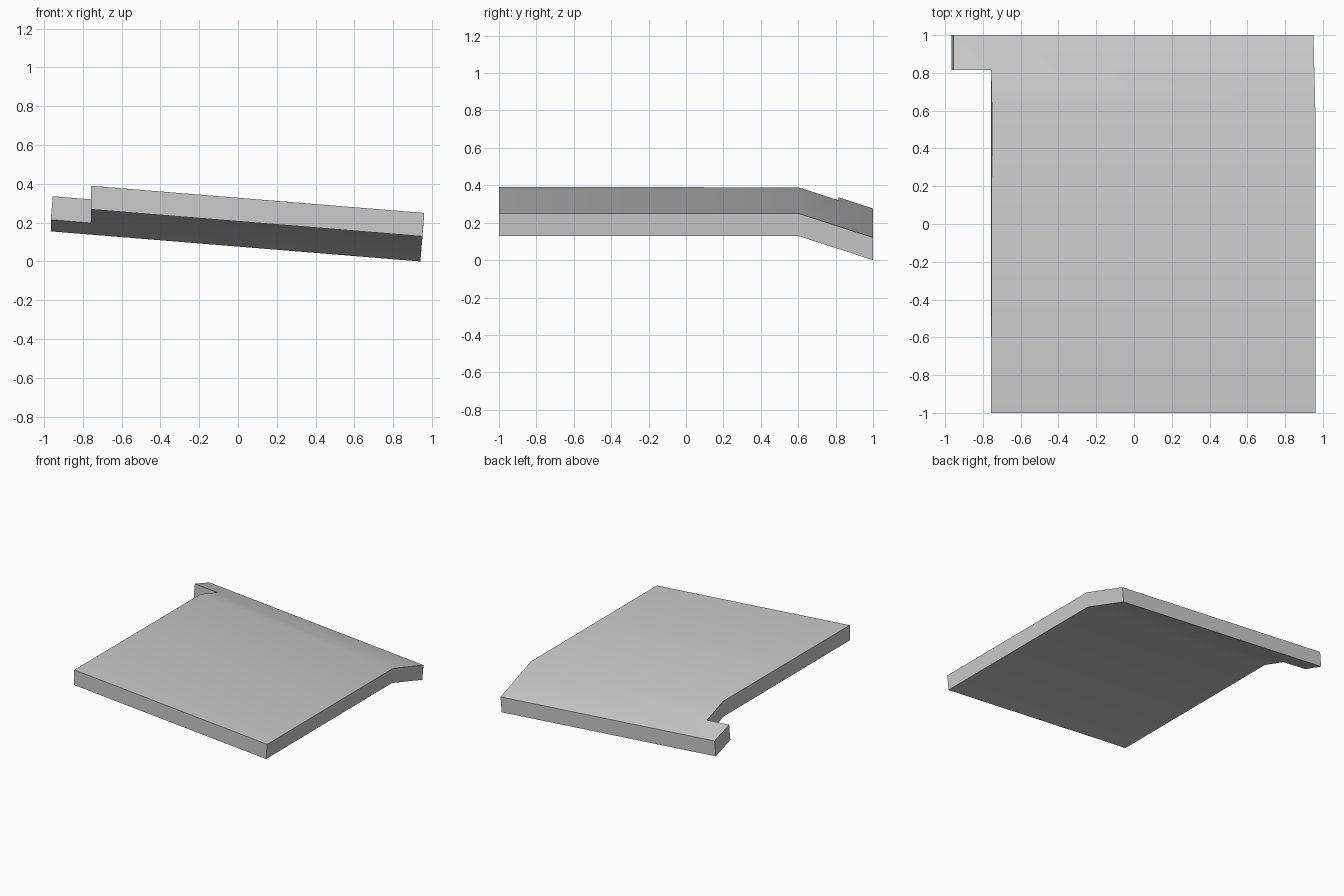
import bpy
import bmesh

cube = bpy.data.objects.get("Cube")
if cube:
    bpy.data.objects.remove(cube, do_unlink=True)

BEND_Y = 0.6        # where the slab starts to fold down
SLOPE_X = 0.0814    # sideways tilt
SLOPE_Y = 0.325     # fold steepness
THICKNESS = 0.1216


def top_height(x, y):
    return 0.25 - SLOPE_X * (x - 0.96) - SLOPE_Y * max(0, y - BEND_Y)


grey = bpy.data.materials.new("light grey")
grey.use_nodes = True
colour = (0.6, 0.6, 0.6, 1)
grey.diffuse_color = colour
grey.node_tree.nodes["Principled BSDF"].inputs["Base Color"].default_value = colour

# Outline corners: x at the top, x at the bottom, y
outline = [
    (-0.757, -0.757, -1), (0.96, 0.95, -1),
    (0.96, 0.95, BEND_Y), (0.95, 0.94, 1),
    (-0.955, -0.965, 1), (-0.955, -0.965, 0.815),
    (-0.757, -0.757, 0.815), (-0.752, -0.757, BEND_Y),
]
# Main deck, then folded lip with its side tab
panels = [(0, 1, 2, 7), (7, 2, 3, 4, 5, 6)]

bm = bmesh.new()
top = [bm.verts.new((a, y, top_height(a, y))) for a, b, y in outline]
bottom = [bm.verts.new((b, y, top_height(b, y) - THICKNESS)) for a, b, y in outline]
for panel in panels:
    bm.faces.new([top[i] for i in panel])
    bm.faces.new([bottom[i] for i in reversed(panel)])

# Walls around the rim
count = len(outline)
for i in range(count):
    j = (i + 1) % count
    bm.faces.new((bottom[i], bottom[j], top[j], top[i]))

mesh = bpy.data.meshes.new("folded_slab")
bm.to_mesh(mesh)
bm.free()
mesh.materials.append(grey)
slab = bpy.data.objects.new("folded_slab", mesh)
bpy.context.collection.objects.link(slab)

# Soft fold, crisp rim
bpy.ops.object.select_all(action='DESELECT')
slab.select_set(True)
bpy.context.view_layer.objects.active = slab
bpy.ops.object.shade_smooth_by_angle(angle=0.52)
